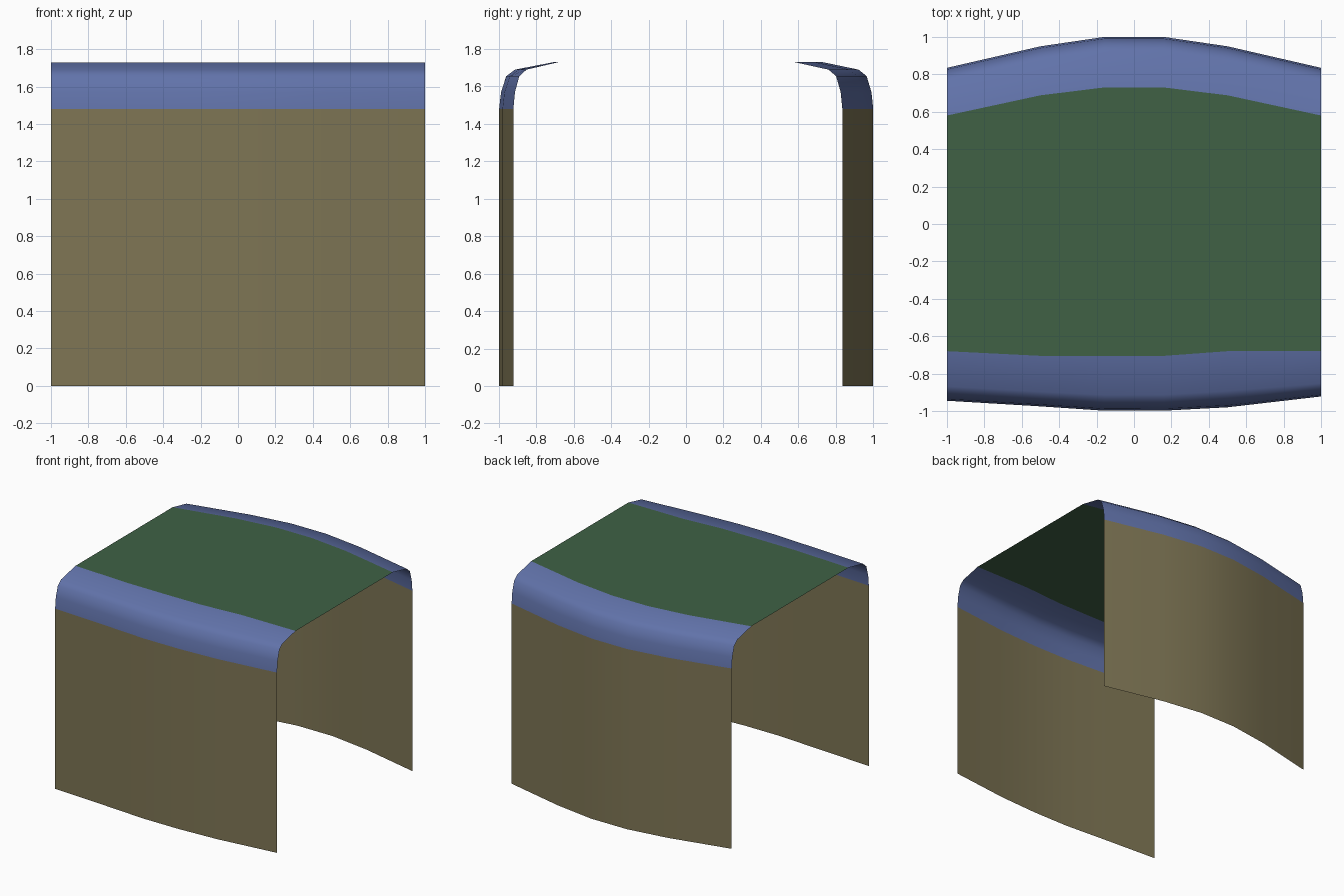
import bpy

if "Cube" in bpy.data.objects:
    bpy.data.objects.remove(bpy.data.objects["Cube"])

XS = [-1.0, -0.5, -0.16, 0.16, 0.5, 1.0]
# Plan curves: outer wall line and inner roof line, per side
FRONT = ([-0.945, -0.975, -0.998, -0.998, -0.98, -0.922],
         [-0.68, -0.705, -0.707, -0.705, -0.68, -0.68])
BACK = ([0.835, 0.95, 1.0, 1.0, 0.95, 0.835],
        [0.58, 0.688, 0.73, 0.73, 0.688, 0.58])
# Shoulder cross-section: (fraction from wall line to roof line, z)
SHOULDER = [(0, 1.48), (0.035, 1.57), (0.13, 1.655), (0.29, 1.69), (1, 1.73)]


def material(name, rgb):
    m = bpy.data.materials.new(name)
    m.diffuse_color = (*rgb, 1)
    m.use_nodes = True
    m.node_tree.nodes["Principled BSDF"].inputs["Base Color"].default_value = m.diffuse_color
    return m


def sheet(name, rows, mat, flip=False):
    """Skin a surface over rows of points running along x."""
    n = len(XS)
    verts = [p for row in rows for p in row]
    faces = []
    for r in range(len(rows) - 1):
        for i in range(n - 1):
            a = r * n + i
            f = (a, a + 1, a + n + 1, a + n)
            faces.append(f[::-1] if flip else f)
    me = bpy.data.meshes.new(name)
    me.from_pydata(verts, [], faces)
    me.materials.append(mat)
    ob = bpy.data.objects.new(name, me)
    bpy.context.collection.objects.link(ob)
    for p in me.polygons:
        p.use_smooth = True
    return ob


def row(ys, z):
    return [(x, y, z) for x, y in zip(XS, ys)]


wall_mat = material("wall_tan", (0.21, 0.18, 0.09))
shoulder_mat = material("shoulder_blue", (0.12, 0.17, 0.40))
roof_mat = material("roof_green", (0.05, 0.12, 0.06))

# Curved walls and rounded shoulders on both sides
for side, (outer, inner), flip in (("front", FRONT, False), ("back", BACK, True)):
    sheet(side + "_wall", [row(outer, 0), row(outer, 1.48)], wall_mat, flip)
    rows = [row([o + (i - o) * t for o, i in zip(outer, inner)], z)
            for t, z in SHOULDER]
    sheet(side + "_shoulder", rows, shoulder_mat, flip)

# Flat roof panel between the shoulders
sheet("roof_panel", [row(FRONT[1], 1.73), row(BACK[1], 1.73)], roof_mat)
